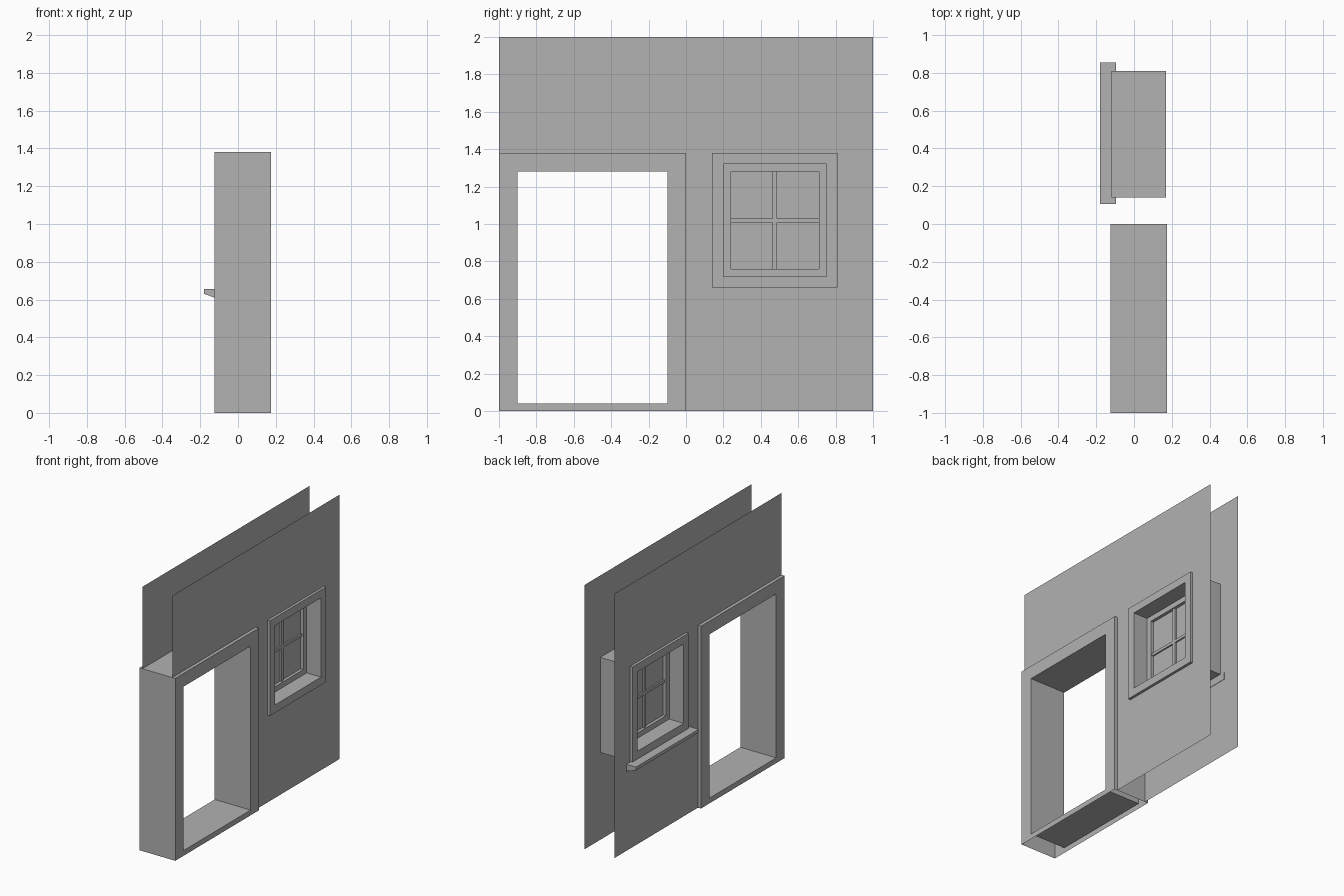
import bpy
import bmesh

cube = bpy.data.objects.get("Cube")
if cube:
    bpy.data.objects.remove(cube, do_unlink=True)

grey = bpy.data.materials.new("plain grey")
grey.use_nodes = True
color = (0.445, 0.445, 0.445, 1)
grey.diffuse_color = color
grey.node_tree.nodes["Principled BSDF"].inputs["Base Color"].default_value = color


def finish(name, bm, closed=True):
    if closed:
        bmesh.ops.recalc_face_normals(bm, faces=bm.faces)
    mesh = bpy.data.meshes.new(name)
    bm.to_mesh(mesh)
    bm.free()
    mesh.materials.append(grey)
    obj = bpy.data.objects.new(name, mesh)
    bpy.context.collection.objects.link(obj)
    return obj


def rect(y0, y1, z0, z1):
    return [(y0, z0), (y1, z0), (y1, z1), (y0, z1)]


def frame(name, x0, x1, outer, inner, open_bottom=False):
    """Rectangular frame running through the wall along x."""
    bm = bmesh.new()
    back_out, front_out, back_in, front_in = [
        [bm.verts.new((x, y, z)) for y, z in rect(*r)]
        for r, x in ((outer, x0), (outer, x1), (inner, x0), (inner, x1))]
    for a, b in ((front_out, front_in), (front_in, back_in),
                 (back_in, back_out), (back_out, front_out)):
        for i in range(4):
            if open_bottom and a is back_out and i == 0:
                continue
            j = (i + 1) % 4
            bm.faces.new((a[i], a[j], b[j], b[i]))
    return finish(name, bm)


def prism(name, outline, y0, y1):
    """Closed x-z outline drawn out along y."""
    bm = bmesh.new()
    a, b = [[bm.verts.new((x, y, z)) for x, z in outline] for y in (y0, y1)]
    bm.faces.new(a)
    bm.faces.new(b[::-1])
    for i in range(len(a)):
        j = (i + 1) % len(a)
        bm.faces.new((a[i], b[i], b[j], a[j]))
    return finish(name, bm)


def bar(name, x0, x1, y0, y1, z0, z1):
    return prism(name, rect(x0, x1, z0, z1), y0, y1)


def wall(name, x, holes, facing):
    """Thin wall sheet made of panels around the holes."""
    ys = sorted({-1, 1} | {v for h in holes for v in h[:2]})
    zs = sorted({0, 2} | {v for h in holes for v in h[2:]})
    bm = bmesh.new()
    for y0, y1 in zip(ys, ys[1:]):
        for z0, z1 in zip(zs, zs[1:]):
            cy, cz = (y0 + y1) / 2, (z0 + z1) / 2
            if any(h[0] < cy < h[1] and h[2] < cz < h[3] for h in holes):
                continue
            corners = rect(y0, y1, z0, z1)[::facing]
            bm.faces.new([bm.verts.new((x, y, z)) for y, z in corners])
    bmesh.ops.remove_doubles(bm, verts=bm.verts, dist=0.0001)
    bmesh.ops.dissolve_limit(bm, angle_limit=0.01, verts=bm.verts, edges=bm.edges)
    return finish(name, bm, closed=False)


door = (-1, 0, 0, 1.38)
window = (0.14, 0.81, 0.66, 1.38)
window_hole = (0.20, 0.75, 0.72, 1.32)
sash_hole = (0.24, 0.71, 0.76, 1.28)

# Two wall sheets
wall("outer_wall", -0.10, [door, window], -1)
wall("inner_wall", 0.15, [door, window], 1)

# Door and window surrounds
frame("door_frame", -0.125, 0.175, door, (-0.9, -0.1, 0.04, 1.28), open_bottom=True)
frame("window_frame", -0.12, 0.17, window, window_hole)

# Sash with glazing bars and pane
frame("window_sash", 0.0, 0.05, window_hole, sash_hole)
bar("vertical_glazing_bar", 0.01, 0.04, 0.463, 0.487, 0.76, 1.28)
bar("horizontal_glazing_bar", 0.012, 0.038, 0.24, 0.71, 1.008, 1.03)
bar("window_pane", 0.023, 0.027, 0.24, 0.71, 0.76, 1.28)

# Sloped sill on the outer side
prism("window_sill", [(-0.18, 0.655), (-0.18, 0.63), (-0.095, 0.6), (-0.095, 0.655)],
      0.105, 0.855)
